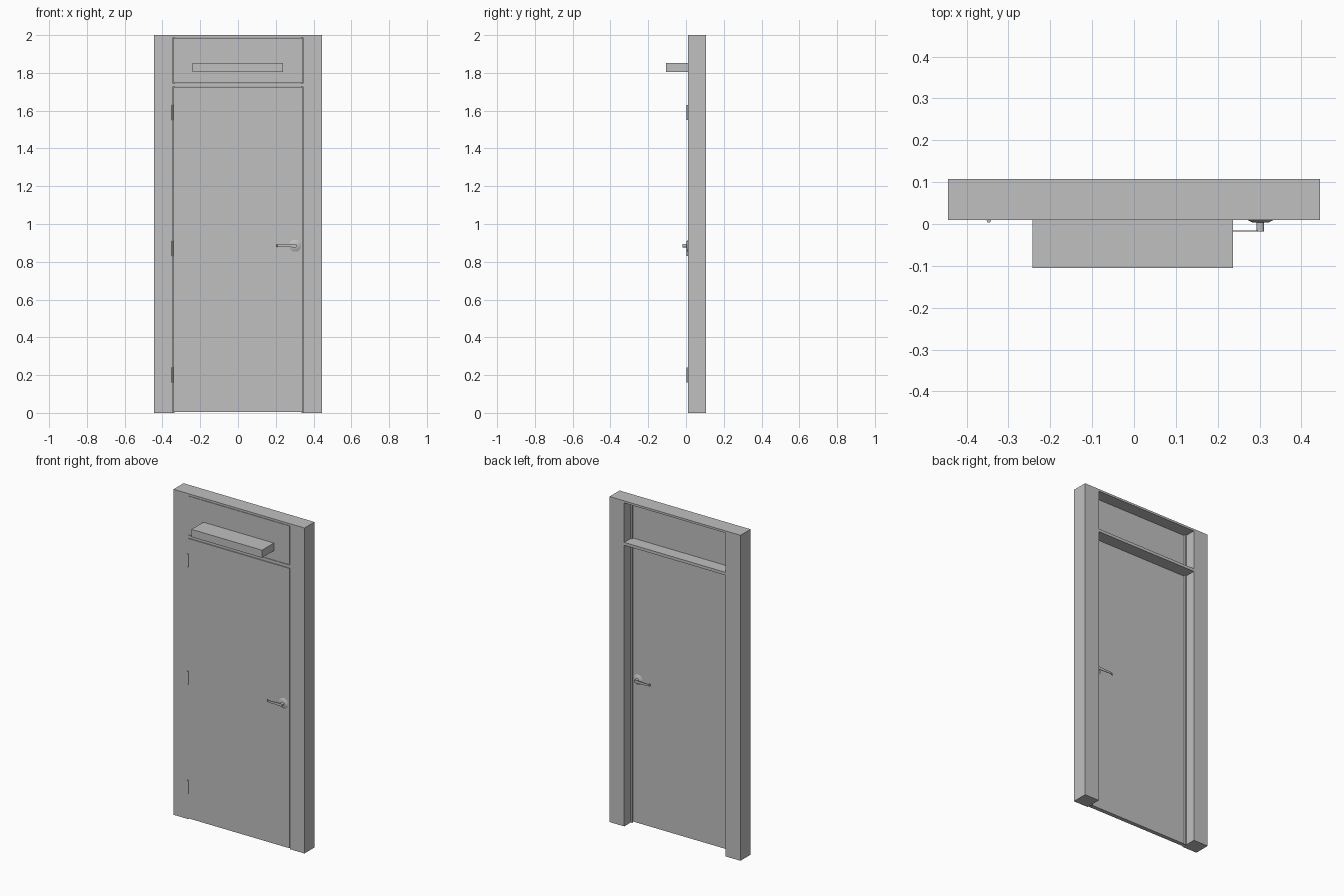
import bpy, bmesh, math
from mathutils import Matrix, Vector

if "Cube" in bpy.data.objects:
    bpy.data.objects.remove(bpy.data.objects["Cube"])

grey = bpy.data.materials.new("light grey")
grey.diffuse_color = (0.53, 0.53, 0.53, 1)
grey.use_nodes = True
grey.node_tree.nodes["Principled BSDF"].inputs["Base Color"].default_value = grey.diffuse_color


def finish(name, bm, smooth=False):
    bmesh.ops.recalc_face_normals(bm, faces=bm.faces)
    me = bpy.data.meshes.new(name)
    bm.to_mesh(me)
    bm.free()
    me.materials.append(grey)
    ob = bpy.data.objects.new(name, me)
    bpy.context.collection.objects.link(ob)
    if smooth:
        bpy.ops.object.select_all(action='DESELECT')
        ob.select_set(True)
        bpy.context.view_layer.objects.active = ob
        bpy.ops.object.shade_smooth_by_angle(angle=math.radians(35))
    return ob


def add_box(bm, x, y, z):
    size = Vector((x[1] - x[0], y[1] - y[0], z[1] - z[0]))
    mid = Vector((x[0] + x[1], y[0] + y[1], z[0] + z[1])) / 2
    bmesh.ops.create_cube(bm, size=1, matrix=Matrix.Translation(mid) @ Matrix.Diagonal(size).to_4x4())


def box(name, x, y, z):
    bm = bmesh.new()
    add_box(bm, x, y, z)
    return finish(name, bm)


def add_cone(bm, mid, r1, r2, depth, axis, n=24):
    rot = Vector((0, 0, 1)).rotation_difference(Vector(axis)).to_matrix().to_4x4()
    bmesh.ops.create_cone(bm, cap_ends=True, segments=n, radius1=r1, radius2=r2,
                          depth=depth, matrix=Matrix.Translation(mid) @ rot)


W, OPEN = 0.445, 0.345        # half widths of frame and opening
F, B = 0.01, 0.107            # front and back of frame
LEAF = 0.035                  # back of door leaf

# Frame: jambs, head, transom bar, as one outline with two openings
for s, side in ((-1, "left"), (1, "right")):
    box(side + "_jamb", sorted((s * OPEN, s * W)), (F, B), (0, 2))
    box(side + "_stop", sorted((s * (OPEN - 0.01), s * OPEN)), (LEAF, LEAF + 0.01), (0, 1.987))
box("frame_head", (-OPEN, OPEN), (F, B), (1.987, 2))
box("transom_bar", (-OPEN, OPEN), (F, B), (1.727, 1.745))

# Door leaf and fixed panel above it
box("door_leaf", (-OPEN + 0.003, OPEN - 0.003), (F, LEAF), (0.005, 1.724))
box("transom_panel", (-OPEN + 0.003, OPEN - 0.003), (F, LEAF), (1.747, 1.985))

# Projecting box on the upper panel, with a framed front
bm = bmesh.new()
add_box(bm, (-0.242, 0.237), (-0.105, F), (1.805, 1.852))
front = [f for f in bm.faces if f.calc_center_median().y < -0.1]
bmesh.ops.inset_region(bm, faces=front, thickness=0.005, depth=0)
finish("sign_box", bm)

# Hinge knuckles
for i, z in enumerate((0.2, 0.87, 1.59)):
    bm = bmesh.new()
    add_cone(bm, Vector((-0.347, F - 0.002, z)), 0.005, 0.005, 0.08, (0, 0, 1), 12)
    finish("hinge_%d" % (i + 1), bm, True)

# Lever handles on both faces
HX, HZ = 0.302, 0.885
for face, d, name in ((F, -1, "front_handle"), (LEAF, 1, "back_handle")):
    bm = bmesh.new()
    add_cone(bm, Vector((HX, face + d * 0.0035, HZ)), 0.032, 0.018, 0.007, (0, d, 0))
    add_cone(bm, Vector((HX, face + d * 0.0165, HZ)), 0.009, 0.009, 0.023, (0, d, 0), 16)
    # Tapered lever that turns back towards the leaf at its tip
    path = [(HX, 0.0265, 0.009), (HX - 0.04, 0.0265, 0.007),
            (HX - 0.08, 0.0265, 0.006), (HX - 0.092, 0.0245, 0.006),
            (HX - 0.098, 0.018, 0.006)]
    rings = []
    for i, (x, out, h) in enumerate(path):
        t = 0.0015
        nx, ny = [(0, 1), (0, 1), (0, 1), (-0.5, 0.86), (-0.95, 0.3)][i]
        rings.append([bm.verts.new((x + a * t * nx, face + d * (out + a * t * ny), HZ + b * h))
                      for a, b in ((-1, -1), (1, -1), (1, 1), (-1, 1))])
    for r, q in zip(rings, rings[1:]):
        for k in range(4):
            bm.faces.new((r[k], r[(k + 1) % 4], q[(k + 1) % 4], q[k]))
    bm.faces.new(rings[0])
    bm.faces.new(rings[-1])
    finish(name, bm, True)
